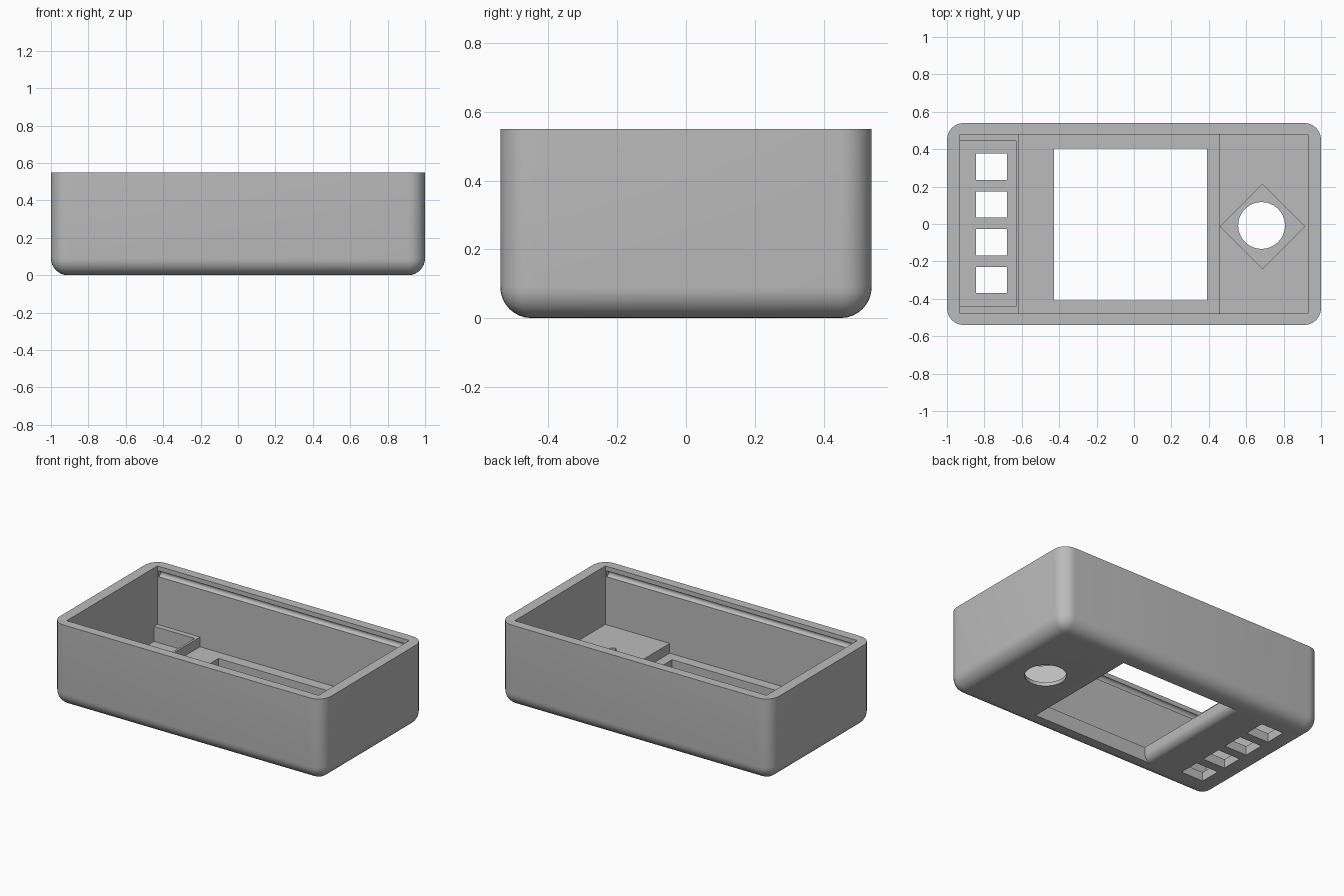
import bpy, bmesh, math
from mathutils import Matrix, Vector

cube = bpy.data.objects.get("Cube")
if cube:
    bpy.data.objects.remove(cube, do_unlink=True)

WALL_X, WALL_Y, HEIGHT = 0.93, 0.478, 0.55
FLOOR, BLOCK_TOP = 0.095, 0.16

grey = bpy.data.materials.new("plain grey")
grey.use_nodes = True
grey.diffuse_color = (0.5, 0.5, 0.5, 1)
grey.node_tree.nodes["Principled BSDF"].inputs["Base Color"].default_value = (0.5, 0.5, 0.5, 1)


def make_object(name, bm):
    bmesh.ops.recalc_face_normals(bm, faces=bm.faces)
    mesh = bpy.data.meshes.new(name)
    bm.to_mesh(mesh)
    bm.free()
    mesh.materials.append(grey)
    obj = bpy.data.objects.new(name, mesh)
    bpy.context.collection.objects.link(obj)
    return obj


def box(x0, x1, y0, y1, z0, z1):
    bm = bmesh.new()
    bmesh.ops.create_cube(bm, size=1)
    bmesh.ops.scale(bm, vec=(x1 - x0, y1 - y0, z1 - z0), verts=bm.verts)
    bmesh.ops.translate(bm, vec=((x0 + x1) / 2, (y0 + y1) / 2, (z0 + z1) / 2), verts=bm.verts)
    return bm


def extrude_xz(points, y0, y1):
    bm = bmesh.new()
    face = bm.faces.new([bm.verts.new((x, y0, z)) for x, z in points])
    out = bmesh.ops.extrude_face_region(bm, geom=[face])
    moved = [v for v in out["geom"] if isinstance(v, bmesh.types.BMVert)]
    bmesh.ops.translate(bm, vec=(0, y1 - y0, 0), verts=moved)
    return bm


def prism(sides, radius, matrix, depth):
    bm = bmesh.new()
    bmesh.ops.create_cone(bm, cap_ends=True, segments=sides, radius1=radius,
                          radius2=radius, depth=depth, matrix=matrix)
    return bm


def cut(target, bm):
    cutter = make_object("cutter", bm)
    cutter.hide_render = True
    mod = target.modifiers.new("cut", "BOOLEAN")
    mod.operation, mod.solver, mod.object = "DIFFERENCE", "EXACT", cutter
    bpy.context.view_layer.objects.active = target
    bpy.ops.object.modifier_apply(modifier=mod.name)
    bpy.data.objects.remove(cutter, do_unlink=True)


# Outer shell with rounded sides and bottom, crisp rim
bm = box(-1, 1, -0.54, 0.54, 0, HEIGHT)
rounded = [e for e in bm.edges if min(v.co.z for v in e.verts) < 0.01]
bmesh.ops.bevel(bm, geom=rounded, offset=0.09, segments=8, profile=0.5, affect="EDGES")
case = make_object("case_shell", bm)

# Main cavity, leaving a raised block at each end
cut(case, extrude_xz([(-WALL_X, 0.7), (-WALL_X, BLOCK_TOP), (-0.615, BLOCK_TOP), (-0.615, FLOOR),
                      (0.455, FLOOR), (0.455, BLOCK_TOP), (WALL_X, BLOCK_TOP), (WALL_X, 0.7)],
                     -WALL_Y, WALL_Y))

# Screen window, its two short sides rounded outward underneath
R = 0.05
arc = [(R * (1 - math.sin(a)), R * (1 - math.cos(a))) for a in (i * math.pi / 12 for i in range(7))]
right = [(0.39 + dx, dz) for dx, dz in arc]
left = [(-0.428 - dx, dz) for dx, dz in reversed(arc)]
cut(case, extrude_xz([(0.39 + R, -0.1)] + right + [(0.39, 0.3), (-0.428, 0.3)] + left
                     + [(-0.428 - R, -0.1)], -0.41, 0.405))

# Button pocket and four button holes
cut(case, box(-WALL_X, -0.63, -0.44, 0.443, 0.06, 0.3))
for i in range(4):
    y = -0.3 + i * 0.202
    cut(case, box(-0.845, -0.68, y - 0.07, y + 0.07, -0.1, 0.3))

# Diamond pocket and round knob hole
cut(case, prism(4, 0.225, Matrix.Translation((0.687, -0.013, 0.175)), 0.3))
cut(case, prism(48, 0.125, Matrix.Translation((0.682, -0.008, 0.0)), 0.4))

# Lid snap grooves along both long walls
for side in (-1, 1):
    place = Matrix.Translation(Vector((0, side * WALL_Y, 0.5))) @ Matrix.Rotation(math.pi / 2, 4, "Y")
    cut(case, prism(16, 0.02, place, 1.84))

# Smooth rounded areas, keep hard edges crisp
bpy.ops.object.select_all(action="DESELECT")
case.select_set(True)
bpy.context.view_layer.objects.active = case
bpy.ops.object.shade_smooth_by_angle(angle=math.radians(30))
